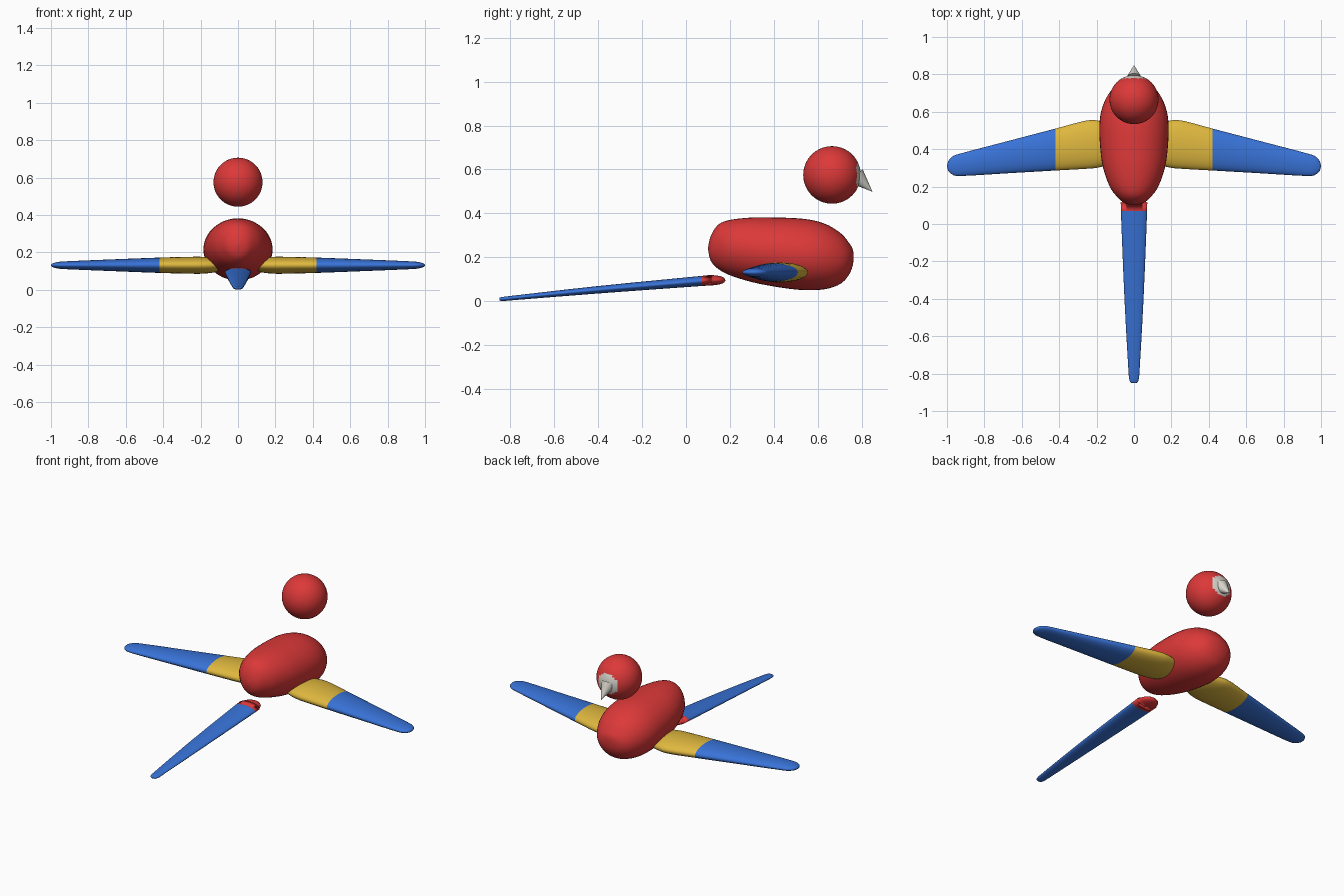
import bpy
import bmesh
import math
from mathutils import Vector

default_cube = bpy.data.objects.get("Cube")
if default_cube:
    bpy.data.objects.remove(default_cube, do_unlink=True)


def make_material(name, color):
    mat = bpy.data.materials.new(name)
    mat.use_nodes = True
    mat.diffuse_color = (*color, 1)
    mat.node_tree.nodes["Principled BSDF"].inputs["Base Color"].default_value = (*color, 1)
    return mat


red = make_material("red plumage", (0.72, 0.04, 0.04))
blue = make_material("blue plumage", (0.04, 0.17, 0.68))
yellow = make_material("yellow plumage", (0.74, 0.48, 0.05))
ivory = make_material("pale grey beak", (0.68, 0.66, 0.6))


def finish(bm, name, materials, rule=None):
    """Turn a bmesh into a smooth object, colouring faces by an optional rule."""
    bmesh.ops.recalc_face_normals(bm, faces=bm.faces)
    for face in bm.faces:
        face.smooth = True
        if rule and rule(face.calc_center_median()):
            face.material_index = 1
    mesh = bpy.data.meshes.new(name)
    bm.to_mesh(mesh)
    bm.free()
    for mat in materials:
        mesh.materials.append(mat)
    obj = bpy.data.objects.new(name, mesh)
    bpy.context.collection.objects.link(obj)
    return obj


def refine(stations, steps):
    """Smooth a list of stations with a Catmull-Rom spline."""
    pts = [Vector(s) for s in stations]
    result = []
    last = len(pts) - 1
    for i in range(last):
        a, b, c, d = pts[max(i - 1, 0)], pts[i], pts[i + 1], pts[min(i + 2, last)]
        for k in range(steps):
            t = k / steps
            result.append(b + 0.5 * t * ((c - a) + t * ((2 * a - 5 * b + 4 * c - d)
                                         + t * (3 * (b - c) + d - a))))
    result.append(pts[-1])
    return result


def loft(stations, place, sides=32, steps=3):
    """Skin elliptical rings; place(station, cosine, sine) gives each point."""
    bm = bmesh.new()
    rings = []
    for station in refine(stations, steps):
        angles = [math.tau * k / sides for k in range(sides)]
        rings.append([bm.verts.new(place(station, math.cos(a), math.sin(a))) for a in angles])
    for lower, upper in zip(rings, rings[1:]):
        for k in range(sides):
            n = (k + 1) % sides
            bm.faces.new((lower[k], lower[n], upper[n], upper[k]))
    bm.faces.new(rings[0])
    bm.faces.new(rings[-1])
    bmesh.ops.remove_doubles(bm, verts=bm.verts, dist=0.0004)
    return bm


def along_y(s, c, sn):
    # station: distance, half width, top, bottom
    return Vector((s[1] * c, s[0], (s[2] + s[3]) / 2 + (s[2] - s[3]) / 2 * sn))


# Body: a bean-shaped loft, stations (y, half width, top, bottom)
body_stations = [
    (.100, 0, .24, .24), (.112, .05, .295, .185), (.145, .09, .347, .148),
    (.2, .13, .37, .118), (.3, .165, .381, .087), (.4, .18, .381, .067),
    (.5, .185, .378, .053), (.58, .18, .368, .05), (.65, .16, .345, .058),
    (.71, .125, .305, .083), (.745, .085, .262, .125), (.76, .04, .235, .165),
    (.764, 0, .205, .205)]
finish(loft(body_stations, along_y, sides=40), "body", [red])

# Tail: a flattened taper with a red root
TAIL_SPLIT = 0.07
tail_stations = [
    (-.85, 0, .011, .011), (-.848, .017, .016, .003), (-.83, .025, .02, .001),
    (-.78, .03, .026, .005), (-.4, .051, .069, .035), (TAIL_SPLIT, .07, .115, .069),
    (.11, .067, .119, .071), (.15, .054, .115, .076), (.172, .03, .107, .084),
    (.18, 0, .095, .095)]
finish(loft(tail_stations, along_y), "tail", [blue, red], lambda p: p.y > TAIL_SPLIT)

# Wings: stations (x, leading edge, trailing edge, half thickness)
WING_SPLIT = 0.42
WING_HEIGHT = 0.131
wing_stations = [
    (.07, .425, .425, 0), (.083, .48, .37, .02), (.12, .53, .324, .037),
    (.19, .552, .302, .045), (.26, .552, .295, .045), (WING_SPLIT, .51, .286, .041),
    (.68, .442, .271, .031), (.92, .379, .257, .021), (.97, .361, .264, .016),
    (.993, .336, .284, .009), (1, .31, .31, 0)]
for side, name in ((1, "left_wing"), (-1, "right_wing")):
    def along_x(s, c, sn):
        return Vector((side * s[0], (s[1] + s[2]) / 2 + (s[1] - s[2]) / 2 * c,
                       WING_HEIGHT + s[3] * sn))
    finish(loft(wing_stations, along_x), name, [yellow, blue],
           lambda p: abs(p.x) > WING_SPLIT)

# Head: a sphere with a pale face patch around the beak
HEAD = Vector((0, 0.665, 0.575))
bm = bmesh.new()
bmesh.ops.create_uvsphere(bm, u_segments=48, v_segments=32, radius=0.131)
bmesh.ops.translate(bm, verts=bm.verts, vec=HEAD)
finish(bm, "head", [red, ivory], lambda p: p.y > HEAD.y + 0.112)

# Beak: a cone tipped forward and down
base, tip = Vector((0, 0.775, 0.57)), Vector((0, 0.848, 0.5))
axis = tip - base
bm = bmesh.new()
bmesh.ops.create_cone(bm, cap_ends=True, segments=32, radius1=0.043, radius2=0.001,
                      depth=axis.length)
bmesh.ops.rotate(bm, verts=bm.verts, matrix=axis.to_track_quat("Z", "Y").to_matrix())
bmesh.ops.translate(bm, verts=bm.verts, vec=(base + tip) / 2)
beak = finish(bm, "beak", [ivory])
bpy.ops.object.select_all(action="DESELECT")
beak.select_set(True)
bpy.context.view_layer.objects.active = beak
bpy.ops.object.shade_smooth_by_angle(angle=math.radians(40))
